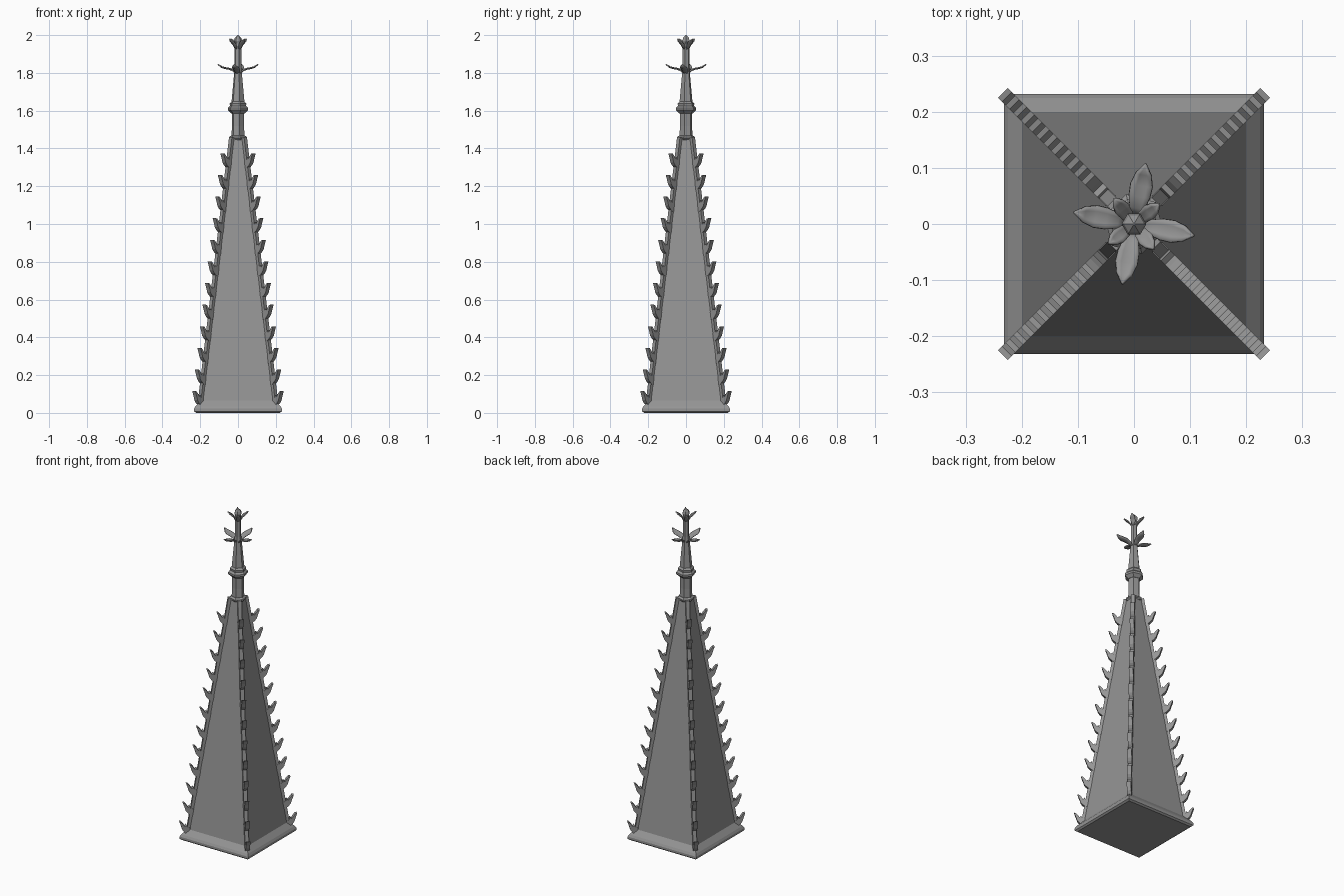
import bpy, bmesh, math
from mathutils import Matrix, Vector

cube = bpy.data.objects.get("Cube")
if cube:
    bpy.data.objects.remove(cube, do_unlink=True)

stone = bpy.data.materials.new("grey_stone")
stone.use_nodes = True
GREY = (0.3, 0.3, 0.3, 1)
stone.diffuse_color = GREY
stone.node_tree.nodes["Principled BSDF"].inputs["Base Color"].default_value = GREY


def finish(name, bm):
    bmesh.ops.recalc_face_normals(bm, faces=bm.faces)
    mesh = bpy.data.meshes.new(name)
    bm.to_mesh(mesh)
    bm.free()
    mesh.materials.append(stone)
    obj = bpy.data.objects.new(name, mesh)
    bpy.context.collection.objects.link(obj)
    return obj


def stack(name, sides, turn, rings):
    """Solid of stacked regular polygons, given as (radius, height)."""
    bm = bmesh.new()
    loops = []
    for r, z in rings:
        angles = [math.radians(turn) + math.tau * i / sides for i in range(sides)]
        loops.append([bm.verts.new((r * math.cos(a), r * math.sin(a), z)) for a in angles])
    for low, high in zip(loops, loops[1:]):
        for i in range(sides):
            j = (i + 1) % sides
            bm.faces.new((low[i], low[j], high[j], high[i]))
    bm.faces.new(loops[0][::-1])
    bm.faces.new(loops[-1])
    return finish(name, bm)


def add_plate(bm, outline, width, turn):
    """Upright plate with an (outward, height) outline, turned about z."""
    rot = Matrix.Rotation(turn, 3, "Z")
    sides = [[bm.verts.new(rot @ Vector((u, s * width / 2, z))) for u, z in outline]
             for s in (-1, 1)]
    bm.faces.new(sides[0])
    bm.faces.new(sides[1][::-1])
    for i in range(len(outline)):
        j = (i + 1) % len(outline)
        bm.faces.new((sides[0][i], sides[0][j], sides[1][j], sides[1][i]))


def leaf_ring(name, path, widths, turn):
    """Four curved pointed leaves that follow an (outward, height) path."""
    bm = bmesh.new()
    for k in range(4):
        rot = Matrix.Rotation(math.radians(turn + 90 * k), 3, "Z")
        rows = []
        for (u, z), w in zip(path, widths):
            rows.append([bm.verts.new(rot @ Vector((u, s * w, z + 0.2 * abs(s) * w)))
                         for s in (-1, -0.5, 0, 0.5, 1)])
        for a, b in zip(rows, rows[1:]):
            for i in range(4):
                bm.faces.new((a[i], a[i + 1], b[i + 1], b[i]))
    obj = finish(name, bm)
    thick = obj.modifiers.new("thickness", "SOLIDIFY")
    thick.thickness = 0.006
    thick.offset = 0
    for p in obj.data.polygons:
        p.use_smooth = True
    return obj


# Square base and spire
D = math.sqrt(2)
stack("base_slab", 4, 45, [(h * D, z) for h, z in
      [(0.222, 0), (0.232, 0.008), (0.232, 0.022), (0.225, 0.035), (0.2, 0.065)]])
BOTTOM, TOP = 0.06, 1.46


def edge(z):
    """Distance of the spire corner from the axis at height z."""
    return D * (0.2 - 0.118 * (z - 0.065))


stack("spire", 4, 45, [(edge(BOTTOM), BOTTOM), (edge(TOP), TOP)])

# Corner ribs with rows of hooked leaves
rib = [(edge(BOTTOM) - 0.03, BOTTOM), (edge(BOTTOM) + 0.006, BOTTOM),
       (edge(TOP) + 0.006, TOP), (edge(TOP) - 0.03, TOP)]
hook = [(-0.01, -0.085), (0.012, -0.078), (0.03, -0.062), (0.04, -0.048),
        (0.046, -0.028), (0.056, 0), (0.046, -0.002), (0.034, -0.016),
        (0.026, -0.03), (0.016, -0.022), (0.012, -0.036), (-0.01, -0.04)]
ribs, hooks = bmesh.new(), bmesh.new()
for k in range(4):
    turn = math.radians(45 + 90 * k)
    add_plate(ribs, rib, 0.022, turn)
    for n in range(12):
        tip = 0.115 + 0.1145 * n
        add_plate(hooks, [(edge(tip) + u, tip + z) for u, z in hook], 0.024, turn)
finish("corner_ribs", ribs)
finish("corner_hooks", hooks)

# Six-sided finial stem, collar and bud
stack("neck_ring", 6, -15, [(0.042, 1.445), (0.049, 1.452), (0.049, 1.46), (0.038, 1.468)])
stack("lower_stem", 6, -15, [(0.036, 1.46), (0.033, 1.52), (0.034, 1.6)])
stack("collar", 6, -15, [(0.036, 1.585), (0.055, 1.603), (0.055, 1.615),
                         (0.044, 1.625), (0.046, 1.638), (0.036, 1.648)])
stack("upper_stem", 6, -15, [(0.036, 1.64), (0.021, 1.8), (0.018, 1.83), (0.018, 1.96)])
stack("top_bud", 6, 0, [(0.015, 1.95), (0.022, 1.97), (0.018, 1.985), (0.002, 2.0)])

# Spreading leaves below, small upright leaves above
leaf_ring("large_leaves",
          [(0.012, 1.795), (0.03, 1.812), (0.05, 1.82), (0.07, 1.823), (0.09, 1.83), (0.108, 1.845)],
          [0.009, 0.014, 0.019, 0.02, 0.014, 0.001], -11)
leaf_ring("small_leaves",
          [(0.012, 1.925), (0.022, 1.945), (0.034, 1.958), (0.046, 1.967), (0.056, 1.98)],
          [0.008, 0.012, 0.014, 0.01, 0.001], 38)
